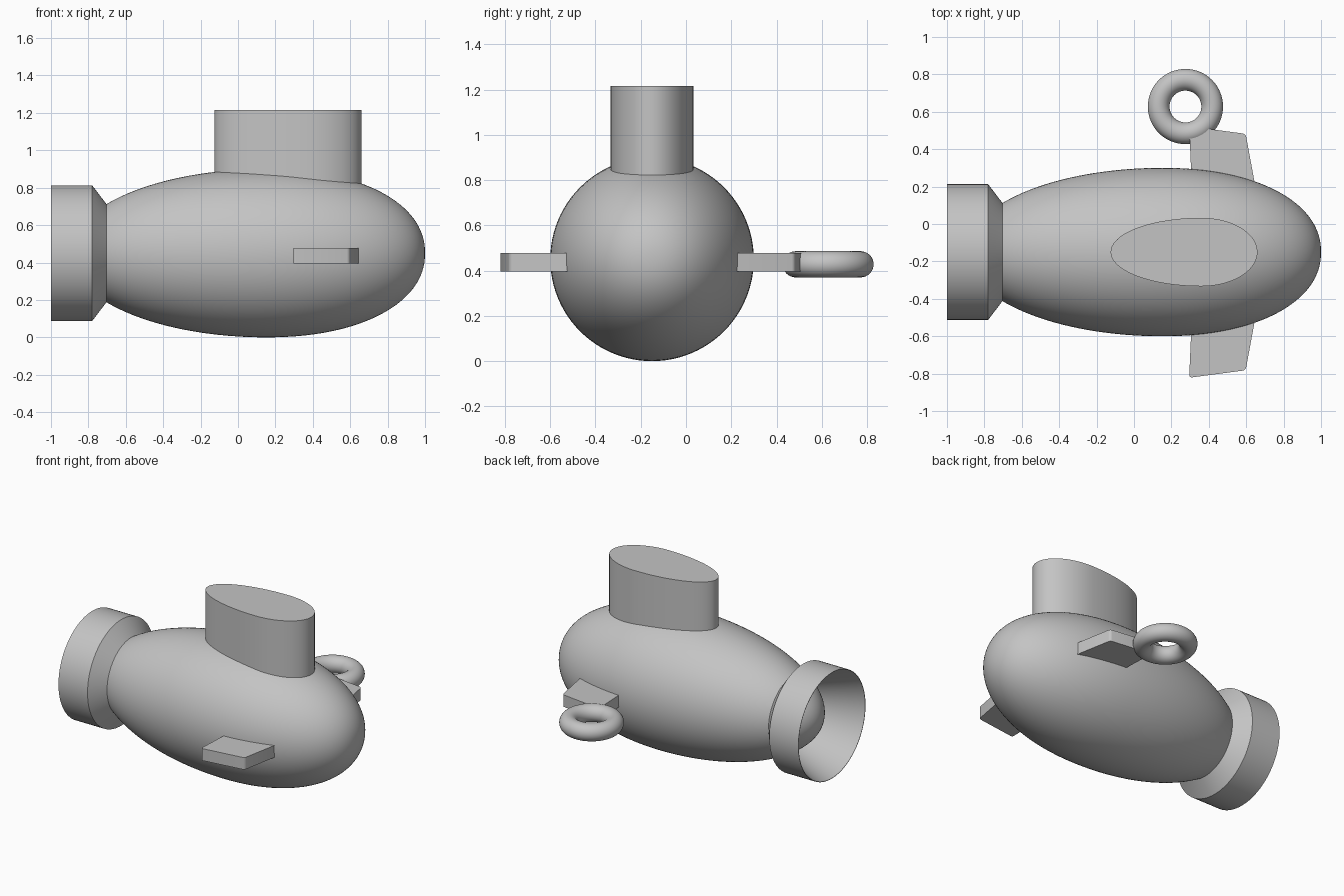
import bpy, bmesh, math

if "Cube" in bpy.data.objects:
    bpy.data.objects.remove(bpy.data.objects["Cube"], do_unlink=True)

AXIS_Y, AXIS_Z = -0.15, 0.45

grey = bpy.data.materials.new("plain grey")
grey.use_nodes = True
grey.diffuse_color = (0.55, 0.55, 0.55, 1)
grey.node_tree.nodes["Principled BSDF"].inputs["Base Color"].default_value = grey.diffuse_color


def finish(bm, name, location=(0, 0, 0)):
    """Turn a bmesh into a named, coloured, smooth-shaded object."""
    bmesh.ops.recalc_face_normals(bm, faces=bm.faces)
    mesh = bpy.data.meshes.new(name)
    bm.to_mesh(mesh)
    bm.free()
    mesh.materials.append(grey)
    obj = bpy.data.objects.new(name, mesh)
    obj.location = location
    bpy.context.collection.objects.link(obj)
    bpy.ops.object.select_all(action='DESELECT')
    obj.select_set(True)
    bpy.context.view_layer.objects.active = obj
    bpy.ops.object.shade_smooth_by_angle(angle=math.radians(30))
    return obj


def lathe(name, profile, closed=False, steps=96):
    """Revolve (x, radius) points around the lengthwise axis."""
    bm = bmesh.new()
    verts = [bm.verts.new((x, 0, r)) for x, r in profile]
    pairs = list(zip(verts, verts[1:] + verts[:1]))
    edges = [bm.edges.new(p) for p in (pairs if closed else pairs[:-1])]
    bmesh.ops.spin(bm, geom=verts + edges, cent=(0, 0, 0), axis=(1, 0, 0),
                   angle=math.tau, steps=steps)
    bmesh.ops.remove_doubles(bm, verts=bm.verts, dist=1e-5)
    return finish(bm, name, (0, AXIS_Y, AXIS_Z))


def prism(name, outline, bottom, top, corner=0):
    """Extrude a plan outline upwards, optionally rounding its corners."""
    bm = bmesh.new()
    face = bm.faces.new([bm.verts.new((x, y, bottom)) for x, y in outline])
    new = bmesh.ops.extrude_face_region(bm, geom=[face])["geom"]
    for v in new:
        if isinstance(v, bmesh.types.BMVert):
            v.co.z = top
    if corner:
        upright = [e for e in bm.edges
                   if abs(e.verts[0].co.z - e.verts[1].co.z) > 0.01]
        bmesh.ops.bevel(bm, geom=upright, offset=corner, segments=4,
                        profile=0.5, affect='EDGES')
    return finish(bm, name)


# Hull: blunt nose at +x, longer tapering tail
hull = []
for i in range(65):
    a = math.pi * i / 64
    c, s = math.cos(a), math.sin(a)
    if c > 0:
        p = 2 / 2.15
        hull.append((0.15 + 0.85 * c ** p, 0.45 * s ** p))
    else:
        hull.append((0.15 + 1.05 * c, 0.45 * max(s, 0)))
hull[-1] = (hull[-1][0], 0)
lathe("hull", hull)

# Tail shroud: straight band, short cone, funnel-shaped inside
lathe("tail_shroud", [(-1, 0.363), (-0.78, 0.363), (-0.7, 0.258), (-0.7, 0.24),
                      (-1, 0.36)], closed=True)

# Tower: teardrop plan, wider towards the nose
tower = []
for i in range(80):
    a = math.tau * i / 80
    length = 0.3 if math.cos(a) > 0 else 0.485
    tower.append((0.36 + length * math.cos(a), AXIS_Y + 0.183 * math.sin(a)))
prism("tower", tower, 0.6, 1.215)

# Side fins, mirrored about the lengthwise axis
fin = [(0.32, 0.1), (0.695, 0.1), (0.597, 0.632), (0.295, 0.672)]
for name, side in (("right_fin", -1), ("left_fin", 1)):
    prism(name, [(x, AXIS_Y + side * y) for x, y in fin], 0.395, 0.477, corner=0.015)

# Ring on the tip of the rear-side fin
bpy.ops.mesh.primitive_torus_add(location=(0.275, 0.628, 0.428), major_radius=0.143,
                                 minor_radius=0.058, major_segments=64, minor_segments=32)
ring = bpy.context.object
ring.name = "ring"
ring.data.materials.append(grey)
bpy.ops.object.shade_smooth_by_angle(angle=math.radians(30))
